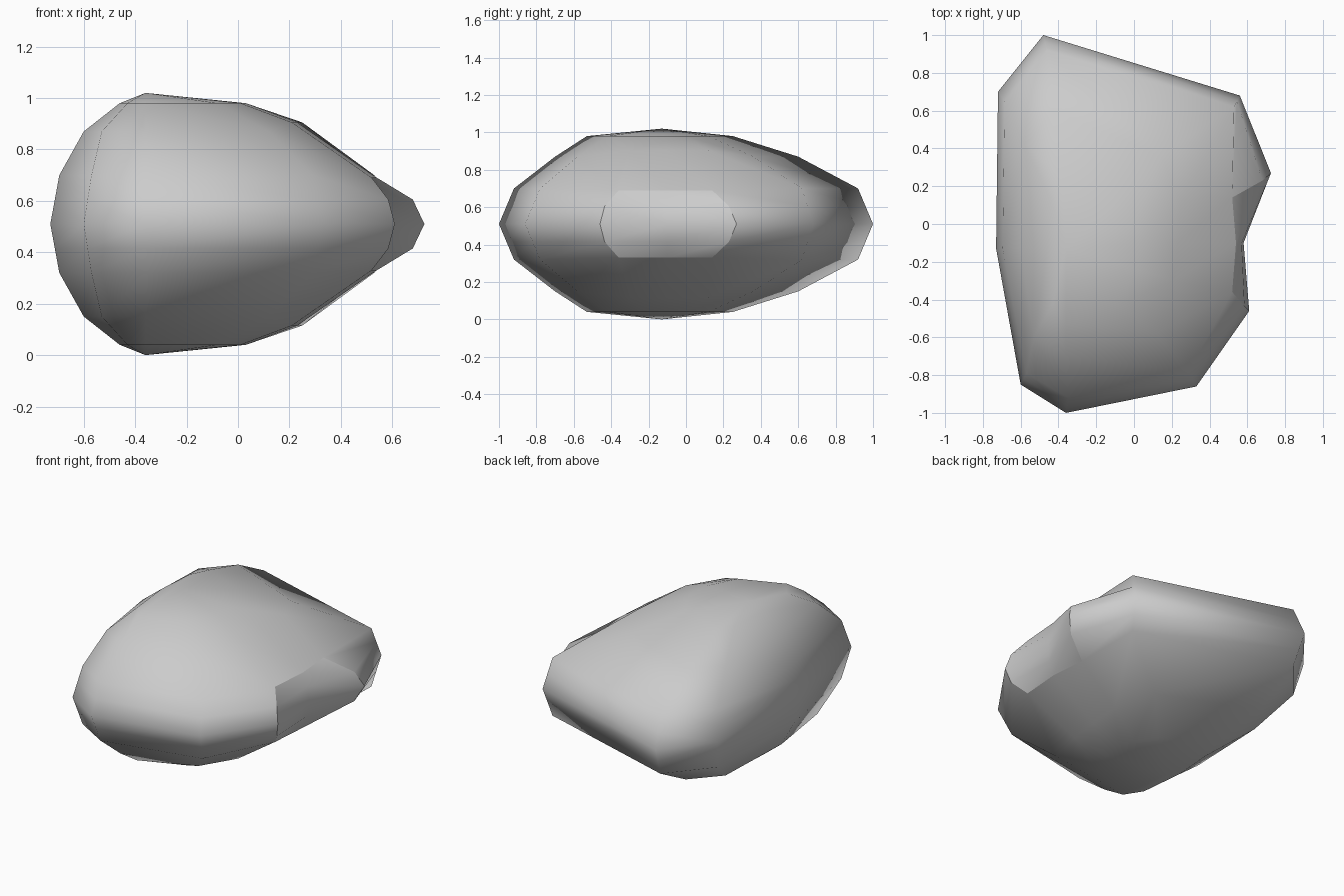
import bpy, bmesh

if "Cube" in bpy.data.objects:
    bpy.data.objects.remove(bpy.data.objects["Cube"])

# Horizontal outlines of the upper half, ten columns each, from equator to crown
EQUATOR = [(-.48, 1.0), (.56, .68), (.725, .27), (.58, -.10), (.61, -.46),
           (.33, -.86), (-.36, -1.0), (-.60, -.85), (-.73, -.13), (-.72, .70)]
SHOULDER = [(-.46, .92), (.53, .62), (.52, .14), (.54, -.10), (.52, -.36),
            (.29, -.78), (-.35, -.92), (-.57, -.79), (-.695, -.13), (-.685, .65)]
UPPER = [(-.42, .60), (.14, .36), (.25, .12), (.23, -.10), (.21, -.30),
         (.12, -.58), (-.36, -.70), (-.53, -.60), (-.60, -.13), (-.58, .42)]
CROWN = [(-.38, .25), (-.08, .12), (0, 0), (.03, -.10), (.01, -.24),
         (-.08, -.42), (-.36, -.53), (-.43, -.42), (-.46, -.13), (-.44, .13)]
MID = .51
NOTCH = (2, 3, 4)

# Ring between equator and shoulder, bulging at the chipped notch
lip = [((a[0] + b[0]) / 2, (a[1] + b[1]) / 2) for a, b in zip(EQUATOR, SHOULDER)]
lip[2], lip[3], lip[4] = (.68, .23), (.57, -.10), (.585, -.435)

bm = bmesh.new()
rings = []
for outline, z in ((EQUATOR, .51), (lip, .605), (SHOULDER, .70), (UPPER, .87), (CROWN, .98)):
    ring = []
    for i, (x, y) in enumerate(outline):
        h = z
        if i in NOTCH:
            h = {.70: .69, .87: .905}.get(z, z)
        ring.append(bm.verts.new((x, y, h - MID)))
    rings.append(ring)
top = bm.verts.new((-.36, -.13, 1.02 - MID))

# Skin the rings and close the crown
n = len(EQUATOR)
for lo, hi in zip(rings, rings[1:]):
    for i in range(n):
        j = (i + 1) % n
        bm.faces.new((lo[i], lo[j], hi[j], hi[i]))
for i in range(n):
    bm.faces.new((rings[-1][i], rings[-1][(i + 1) % n], top))
bmesh.ops.recalc_face_normals(bm, faces=bm.faces)
if top.link_faces[0].normal.z < 0:
    bmesh.ops.reverse_faces(bm, faces=bm.faces)
for f in bm.faces:
    f.smooth = True

# Crisp border around the chipped notch
border = [rings[0][2], rings[1][2], *[rings[2][i] for i in NOTCH], rings[1][4], rings[0][4]]
for a, b in zip(border, border[1:]):
    bm.edges.get((a, b)).smooth = False

# Mirror to make the lower half
mesh = bpy.data.meshes.new("rock")
bm.to_mesh(mesh)
bm.free()
rock = bpy.data.objects.new("rock", mesh)
bpy.context.collection.objects.link(rock)
rock.location.z = MID
mirror = rock.modifiers.new("lower_half", 'MIRROR')
mirror.use_axis = (False, False, True)
mirror.use_clip = True
